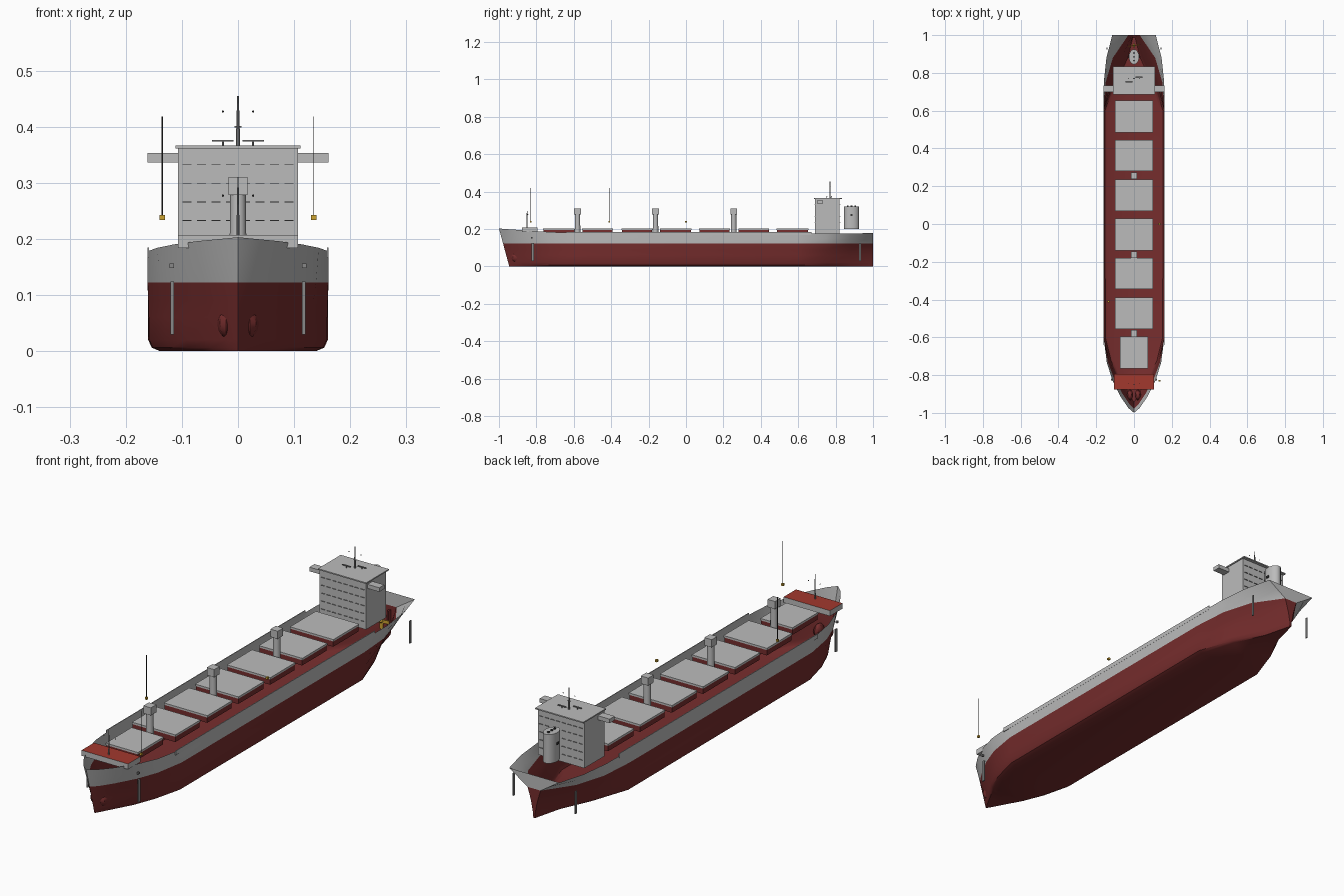
import bpy, bmesh, math
from mathutils import Vector

cube = bpy.data.objects.get("Cube")
if cube:
    bpy.data.objects.remove(cube, do_unlink=True)


def material(name, r, g, b):
    m = bpy.data.materials.new(name)
    m.use_nodes = True
    m.diffuse_color = (r, g, b, 1)
    m.node_tree.nodes["Principled BSDF"].inputs["Base Color"].default_value = (r, g, b, 1)
    return m


RED = material("hull_red", .18, .026, .026)
GREY = material("light_grey", .5, .5, .5)
DECK = material("deck_red", .36, .04, .027)
YELLOW = material("signal_yellow", .6, .36, .03)
DARK = material("dark_metal", .04, .04, .04)
STEEL = material("steel_grey", .25, .25, .25)


def finish(name, bm, mats, smooth=False):
    me = bpy.data.meshes.new(name)
    bm.to_mesh(me)
    bm.free()
    for m in mats:
        me.materials.append(m)
    ob = bpy.data.objects.new(name, me)
    bpy.context.collection.objects.link(ob)
    if smooth:
        bpy.ops.object.select_all(action='DESELECT')
        ob.select_set(True)
        bpy.context.view_layer.objects.active = ob
        bpy.ops.object.shade_smooth_by_angle(angle=math.radians(35))
    return ob


def box(name, x, y, z, mat, top=None):
    """Box from (low, high) ranges, with an optional colour for its top."""
    bm = bmesh.new()
    bmesh.ops.create_cube(bm, size=1)
    for v in bm.verts:
        v.co = Vector([(r[0] + r[1]) / 2 + c * (r[1] - r[0]) for r, c in zip((x, y, z), v.co)])
    if top:
        for f in bm.faces:
            f.material_index = int(f.normal.z > .5)
    return finish(name, bm, [mat, top] if top else [mat])


def block(name, centre, size, mat):
    return box(name, *[(c - s / 2, c + s / 2) for c, s in zip(centre, size)], mat)


def post(name, x, y, z0, z1, r0, r1, mat, sides=12, stretch=1):
    bm = bmesh.new()
    bmesh.ops.create_cone(bm, cap_ends=True, segments=sides, radius1=r0, radius2=r1, depth=z1 - z0)
    for v in bm.verts:
        v.co = Vector((v.co.x + x, v.co.y * stretch + y, v.co.z + (z0 + z1) / 2))
    return finish(name, bm, [mat], sides > 6)


def ball(name, centre, size, mat, u=8, v=6):
    bm = bmesh.new()
    bmesh.ops.create_uvsphere(bm, u_segments=u, v_segments=v, radius=1)
    for p in bm.verts:
        p.co = Vector([c + s * q for c, s, q in zip(centre, size, p.co)])
    return finish(name, bm, [mat], True)


# Open hull shell: y, half widths at rim / waterline / bottom, rim height, stem rake
WATER = .122
stations = [
    (-.945, 0, 0, 0, .203, 1),
    (-.92, .03, .025, .017, .2, 1),
    (-.87, .072, .062, .048, .196, .8),
    (-.8, .115, .106, .092, .19, .5),
    (-.72, .144, .139, .127, .184, .25),
    (-.6, .161, .161, .158, .178, 0),
    (.6, .161, .161, .16, .175, 0),
    (.75, .16, .15, .105, .175, 0),
    (.88, .146, .112, .038, .176, 0),
    (1, .115, .03, .003, .178, 0)]
bm = bmesh.new()
rings = []
for y, top, water, bottom, rim, rake in stations:
    half = []
    for z, tuck in ((0, .87), (.006, .96), (.02, 1), (.06, 1), (.09, 1), (WATER, 1)):
        half.append(((bottom + (water - bottom) * (z / WATER) ** 1.5) * tuck, z))
    half.append(((water + top) / 2, (WATER + rim) / 2))
    half.append((top, rim))
    outline = [(-x, z) for x, z in reversed(half)] + half
    rings.append([bm.verts.new((x, y - .055 * rake * z / .203, z)) for x, z in outline])
for a, b in zip(rings, rings[1:]):
    for i in range(len(a) - 1):
        bm.faces.new((a[i], a[i + 1], b[i + 1], b[i]))
last = rings[-1]
n = len(last)
for i in range(n // 2 - 1):
    bm.faces.new((last[i], last[i + 1], last[n - 2 - i], last[n - 1 - i]))
bmesh.ops.remove_doubles(bm, verts=bm.verts, dist=.0001)
bmesh.ops.recalc_face_normals(bm, faces=bm.faces)
for f in bm.faces:
    f.material_index = int(f.calc_center_median().z > WATER)
finish("hull", bm, [RED, GREY], True)

# Rails, draft marks, anchors and bow bulges on both sides
for side, s in (("left", 1), ("right", -1)):
    block(side + "_bulwark", (s * .16, .015, .176), (.003, 1.31, .018), GREY)
    block(side + "_bow_draft_mark", (s * .117, -.82, .077), (.006, .012, .094), STEEL)
    block(side + "_stern_draft_mark", (s * .143, .93, .077), (.004, .01, .094), STEEL)
    block(side + "_anchor", (s * .118, -.825, .152), (.008, .008, .008), STEEL)
    ball(side + "_bow_bulge", (s * .021, -.905, .05), (.016, .03, .027), RED)
    # Bridge wing and radar
    box(side + "_bridge_wing", sorted((s * .1, s * .161)), (.7, .733), (.336, .353), GREY)
    post(side + "_radar_post", s * .027, .765 + s * .012, .365, .375, .002, .002, STEEL, 6)
    block(side + "_radar_bar", (s * .027, .765 + s * .012, .375), (.038, .006, .003), STEEL)
    ball(side + "_mast_light", (s * .027, .77, .427), (.002, .002, .002), DARK)
    ball(side + "_bow_light", (s * .027, -.845, .277), (.002, .002, .002), DARK)

# Cargo hatches: red coaming with a grey lid
for i, (y0, y1) in enumerate([(-.765, -.595), (-.555, -.39), (-.345, -.18), (-.14, .03),
                              (.07, .235), (.28, .445), (.485, .655)]):
    w = .1 if i else .074
    box(f"hatch_coaming_{i}", (-w + .002, w - .002), (y0 + .002, y1 - .002), (.172, .195), RED)
    box(f"hatch_lid_{i}", (-w, w), (y0, y1), (.195, .203), GREY)

# Deck cranes
for i, y in enumerate((-.58, -.163, .255)):
    post(f"crane_column_{i}", 0, y, .18, .28, .015, .014, GREY)
    block(f"crane_head_{i}", (0, y, .294), (.034, .036, .032), GREY)

# Bow platform and foremast
box("bow_platform", (-.107, .107), (-.877, -.795), (.184, .207), GREY, DECK)
post("foremast", 0, -.85, .2, .31, .003, .001, STEEL, 8)

# Deckhouse, roof and ledges between the floors
box("deckhouse", (-.107, .107), (.69, .822), (.168, .361), GREY)
box("deckhouse_roof", (-.111, .111), (.685, .835), (.361, .366), GREY)
for row in range(5):
    for col in range(8):
        for face, y in (("front", .689), ("back", .823)):
            block(f"{face}_ledge_{row}_{col}", ((col - 3.5) * .026, y, .2 + row * .033),
                  (.016, .005, .0015), STEEL)
post("main_mast", 0, .77, .365, .455, .004, .0015, STEEL, 8)
block("main_mast_yard", (0, .77, .4), (.012, .003, .003), STEEL)

# Funnel with exhaust pipes
post("funnel", 0, .885, .2, .32, .027, .027, GREY, 20, 1.48)
for i in range(3):
    post(f"exhaust_pipe_{i}", 0, .865 + i * .02, .318, .325, .005, .005, DARK, 8)
for s in (-1, 1):
    block("funnel_vent", (s * .027, .885, .275), (.006, .012, .01), DARK)

# Rudder and propeller
block("rudder", (0, .993, .055), (.008, .014, .1), RED)
ball("propeller_hub", (0, .945, .078), (.007, .012, .007), YELLOW)
for i in range(4):
    blade = block(f"propeller_blade_{i}", (0, 0, .017), (.014, .004, .03), YELLOW)
    blade.location = (0, .945, .078)
    blade.rotation_euler = (0, i * math.pi / 2 , math.radians(8))

# Floating signal lamps, two of them on thin lines
for i, (x, y, line) in enumerate(((.135, -.83, .0006), (-.135, -.41, .0013), (.135, 0, 0))):
    block(f"signal_lamp_{i}", (x, y, .238), (.009, .009, .009), YELLOW)
    if line:
        post(f"lamp_line_{i}", x, y, .24, .418, line, line, DARK, 6)
